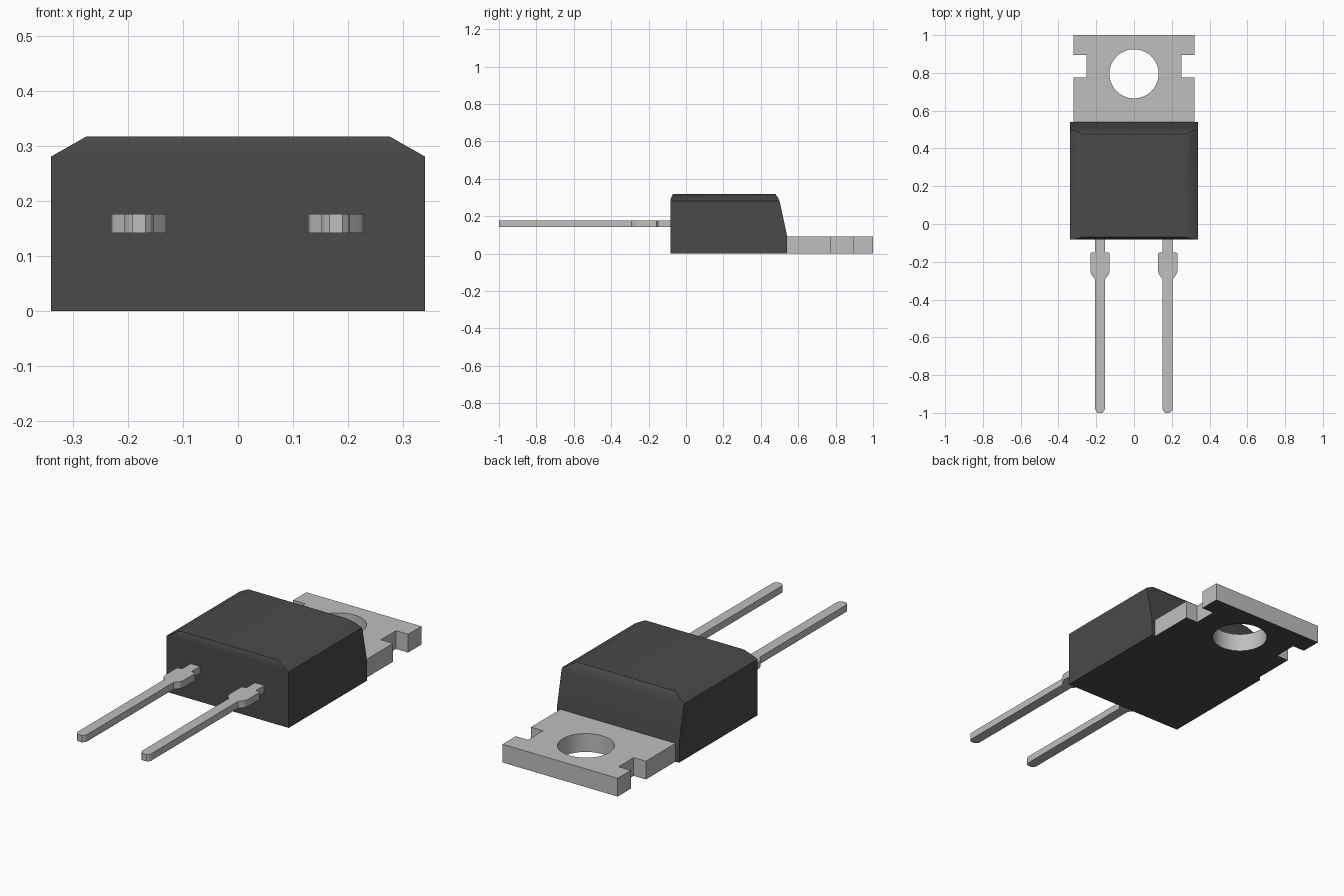
import bpy, bmesh, math
from mathutils import Vector

cube = bpy.data.objects.get("Cube")
if cube:
    bpy.data.objects.remove(cube, do_unlink=True)


def material(name, value, roughness):
    m = bpy.data.materials.new(name)
    m.use_nodes = True
    color = (value, value, value, 1)
    m.diffuse_color = color
    shader = next(n for n in m.node_tree.nodes if n.type == 'BSDF_PRINCIPLED')
    shader.inputs["Base Color"].default_value = color
    shader.inputs["Roughness"].default_value = roughness
    return m


black = material("black_plastic", 0.068, 0.6)
metal = material("light_grey_metal", 0.52, 0.4)


def prism(outlines, vector):
    """Fill closed outlines (inner ones become holes) and extrude them."""
    bm = bmesh.new()
    for points in outlines:
        vs = [bm.verts.new(p) for p in points]
        for a, b in zip(vs, vs[1:] + vs[:1]):
            bm.edges.new((a, b))
    bmesh.ops.triangle_fill(bm, use_beauty=True, edges=bm.edges[:])
    out = bmesh.ops.extrude_face_region(bm, geom=bm.faces[:], use_keep_orig=True)
    moved = [g for g in out["geom"] if isinstance(g, bmesh.types.BMVert)]
    bmesh.ops.translate(bm, verts=moved, vec=vector)
    bmesh.ops.recalc_face_normals(bm, faces=bm.faces[:])
    bmesh.ops.dissolve_limit(bm, angle_limit=0.01, verts=bm.verts[:], edges=bm.edges[:])
    return bm


def finish(bm, name, materials, angle):
    bmesh.ops.recalc_face_normals(bm, faces=bm.faces[:])
    mesh = bpy.data.meshes.new(name)
    bm.to_mesh(mesh)
    bm.free()
    obj = bpy.data.objects.new(name, mesh)
    bpy.context.collection.objects.link(obj)
    for m in materials:
        mesh.materials.append(m)
    bpy.ops.object.select_all(action='DESELECT')
    obj.select_set(True)
    bpy.context.view_layer.objects.active = obj
    bpy.ops.object.shade_smooth_by_angle(angle=math.radians(angle))
    return obj


# Moulded body: side profile extruded across, then top corners chamfered
W = 0.34
side = [(-0.083, 0), (-0.083, 0.29), (-0.07, 0.318), (0.477, 0.318),
        (0.492, 0.302), (0.503, 0.27), (0.541, 0.092), (0.541, 0)]
bm = prism([[(-W, y, z) for y, z in side]], (2 * W, 0, 0))
for s in (1, -1):
    cut = bmesh.ops.bisect_plane(
        bm, geom=bm.verts[:] + bm.edges[:] + bm.faces[:],
        plane_co=(s * W, 0, 0.281), plane_no=Vector((s * 0.037, 0, 0.065)).normalized(),
        clear_outer=True)
    rim = [g for g in cut["geom_cut"] if isinstance(g, bmesh.types.BMEdge)]
    bmesh.ops.edgenet_fill(bm, edges=rim)
body = finish(bm, "body", [black], 32)
weighted = body.modifiers.new("weighted_normals", 'WEIGHTED_NORMAL')
weighted.keep_sharp = True

# Mounting tab with side notches, a round hole and a dark underside
half = [(0.32, 0.5), (0.32, 0.775), (0.252, 0.775), (0.252, 0.895),
        (0.32, 0.895), (0.32, 1.0)]
outline = half + [(-x, y) for x, y in reversed(half)]
hole = [(0.13 * math.cos(i * math.tau / 48), 0.795 + 0.13 * math.sin(i * math.tau / 48))
        for i in range(48)]
bm = prism([[(x, y, 0) for x, y in loop] for loop in (outline, hole)], (0, 0, 0.092))
for f in bm.faces:
    if f.normal.z < -0.9:
        f.material_index = 1
finish(bm, "mounting_tab", [metal, black], 30)

# Two flat leads with a wide shoulder and a rounded tip
half = [(0.026, -0.05), (0.026, -0.15), (0.045, -0.15), (0.051, -0.157),
        (0.051, -0.25), (0.046, -0.268), (0.036, -0.281), (0.026, -0.292),
        (0.026, -0.98), (0.021, -0.992), (0.012, -1.0)]
outline = half + [(-x, y) for x, y in reversed(half)]
for name, cx in (("left_lead", 0.178), ("right_lead", -0.18)):
    bm = prism([[(cx + x, y, 0.142) for x, y in outline]], (0, 0, 0.035))
    finish(bm, name, [metal], 20)
